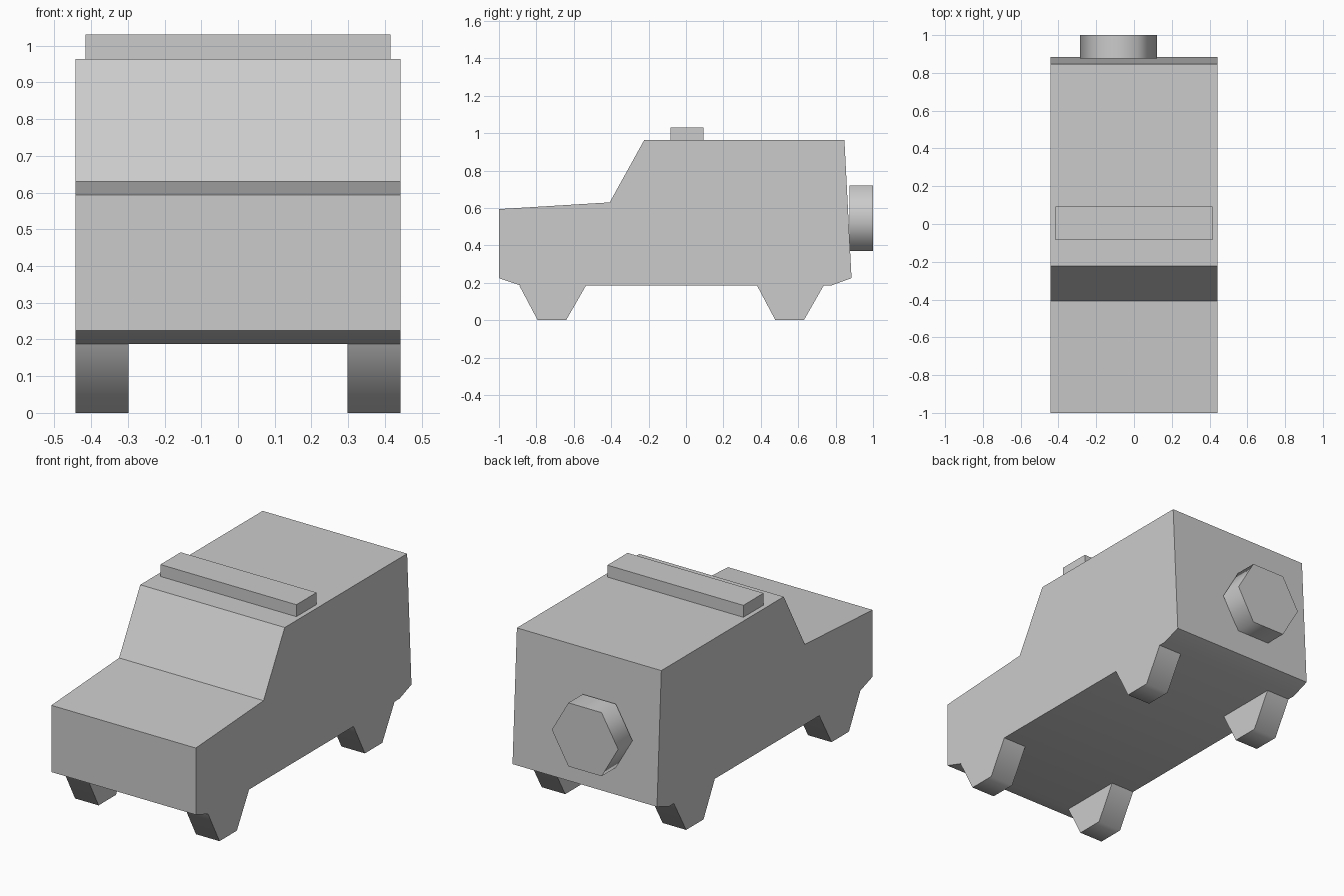
import bpy, bmesh, math
from mathutils import Vector

cube = bpy.data.objects.get("Cube")
if cube:
    bpy.data.objects.remove(cube, do_unlink=True)

grey = bpy.data.materials.new("plain_grey")
grey.use_nodes = True
grey.diffuse_color = (0.6, 0.6, 0.6, 1)
grey.node_tree.nodes["Principled BSDF"].inputs["Base Color"].default_value = (0.6, 0.6, 0.6, 1)


def prism(name, points, direction, smooth_angle, open_top=False):
    """Extrude a planar 3D outline along a direction."""
    bm = bmesh.new()
    face = bm.faces.new([bm.verts.new(p) for p in points])
    result = bmesh.ops.extrude_face_region(bm, geom=[face], use_keep_orig=True)
    moved = [v for v in result["geom"] if isinstance(v, bmesh.types.BMVert)]
    bmesh.ops.translate(bm, verts=moved, vec=Vector(direction))
    bmesh.ops.recalc_face_normals(bm, faces=bm.faces)
    if open_top:
        bm.normal_update()
        top = [f for f in bm.faces if f.normal.z > 0.9]
        bmesh.ops.delete(bm, geom=top, context="FACES_ONLY")
    mesh = bpy.data.meshes.new(name)
    bm.to_mesh(mesh)
    bm.free()
    mesh.materials.append(grey)
    obj = bpy.data.objects.new(name, mesh)
    bpy.context.collection.objects.link(obj)
    bpy.ops.object.select_all(action="DESELECT")
    obj.select_set(True)
    bpy.context.view_layer.objects.active = obj
    bpy.ops.object.shade_smooth_by_angle(angle=math.radians(smooth_angle))
    return obj


HALF = 0.442    # half body width
FLOOR = 0.187   # underside height

# Body shell: bonnet, windscreen, roof, tail and underside in one side profile
side = [(-1, 0.225), (-1, 0.594), (-0.408, 0.63), (-0.223, 0.964),
        (0.847, 0.964), (0.885, 0.225), (0.78, FLOOR), (-0.888, FLOOR)]
prism("body", [(-HALF, y, z) for y, z in side], (2 * HALF, 0, 0), 30)

# Wheels: tapered stubs flush with the body sides
for axle, y in (("front", -0.717), ("rear", 0.554)):
    for label, x in (("right", -HALF), ("left", 0.298)):
        outline = [(-0.175, FLOOR), (-0.076, 0), (0.076, 0), (0.183, FLOOR)]
        prism(f"{axle}_{label}_wheel", [(x, y + dy, z) for dy, z in outline],
              (HALF - 0.298, 0, 0), 66, open_top=True)

# Roof bar
bar = [(-0.084, 0.964), (0.093, 0.964), (0.093, 1.03), (-0.084, 1.03)]
prism("roof_bar", [(-0.416, y, z) for y, z in bar], (0.832, 0, 0), 30)

# Spare wheel: six-sided disc on the tail, off centre
corners = [math.radians(60 * i) for i in range(6)]
prism("spare_wheel", [(-0.082 + 0.203 * math.cos(a), 0.875, 0.545 + 0.203 * math.sin(a))
                      for a in corners], (0, 0.125, 0), 66)
